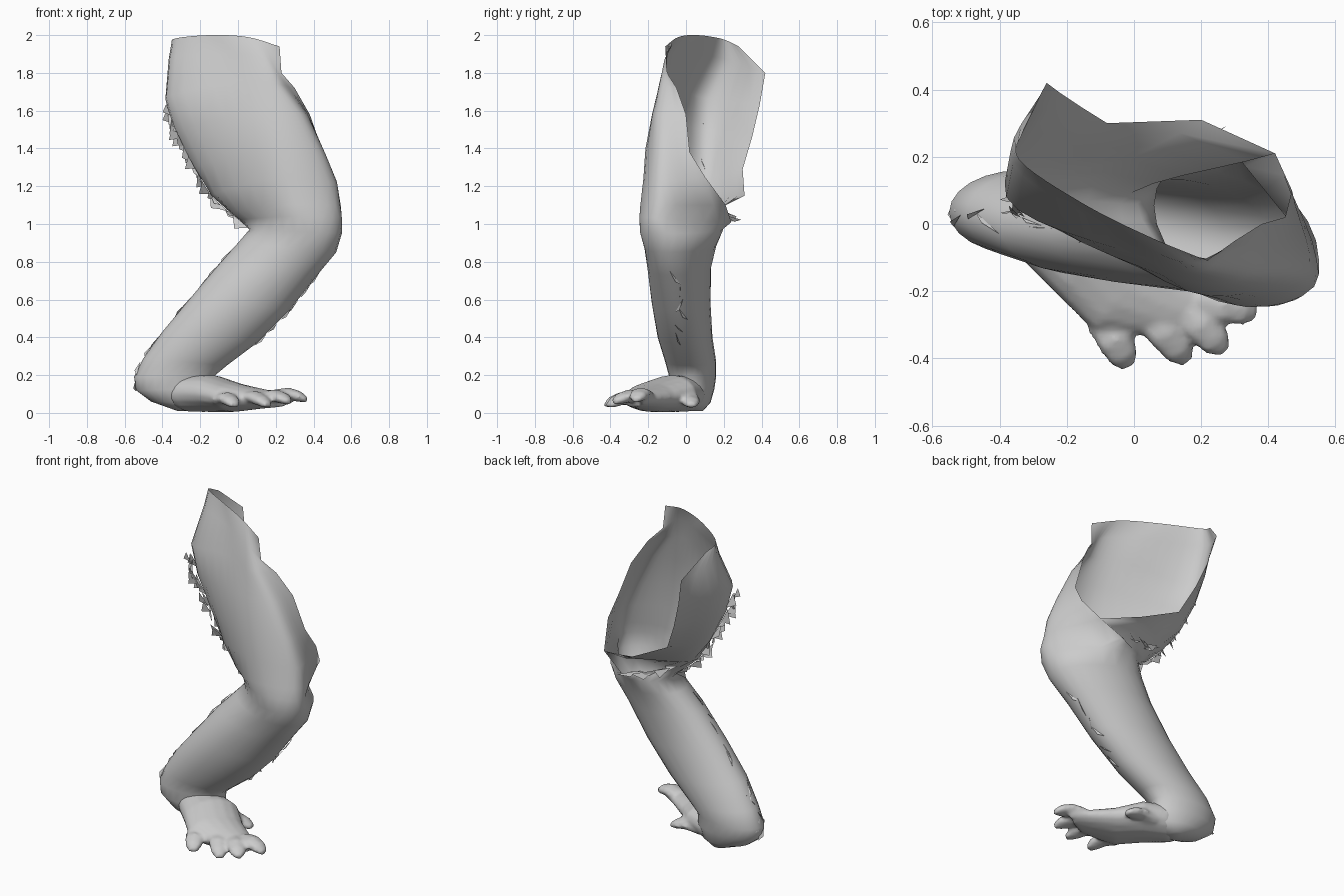
import bpy, bmesh, math, random
from mathutils import Vector as V

cube = bpy.data.objects.get("Cube")
if cube:
    bpy.data.objects.remove(cube, do_unlink=True)
random.seed(4)
COLS = 24

# One plain grey for the whole limb
grey = bpy.data.materials.new("plain_grey")
grey.use_nodes = True
shade = (0.6, 0.6, 0.6, 1)
grey.diffuse_color = shade
bsdf = next(n for n in grey.node_tree.nodes if n.type == 'BSDF_PRINCIPLED')
bsdf.inputs["Base Color"].default_value = shade
bsdf.inputs["Roughness"].default_value = 0.8


def finish(name, bm, smooth=True):
    mesh = bpy.data.meshes.new(name)
    bm.to_mesh(mesh)
    bm.free()
    mesh.materials.append(grey)
    for poly in mesh.polygons:
        poly.use_smooth = smooth
    obj = bpy.data.objects.new(name, mesh)
    bpy.context.collection.objects.link(obj)
    return obj


def ellipse(center, a, b, n=COLS):
    """Ring that starts at +b, goes through -a and returns to its start."""
    angles = [math.tau * i / n for i in range(n + 1)]
    return [center + b * math.cos(t) - a * math.sin(t) for t in angles]


def loft(bm, rings, cap_end=False):
    """Skin the rings, closing the first one and, if asked, the last."""
    rows = [[bm.verts.new(p) for p in ring] for ring in rings]
    for low, high in zip(rows, rows[1:]):
        for i in range(len(low) - 1):
            bm.faces.new((low[i], low[i + 1], high[i + 1], high[i]))
    bm.faces.new(rows[0][:-1])
    if cap_end:
        bm.faces.new(rows[-1][:-1])
    bmesh.ops.remove_doubles(bm, verts=[v for row in rows for v in row], dist=0.0005)
    bmesh.ops.recalc_face_normals(bm, faces=bm.faces[:])


def spline(points, steps):
    """Smooth open curve through the points."""
    pts = [points[0] * 2 - points[1]] + points + [points[-1] * 2 - points[-2]]
    out = []
    for p, q, r, s in zip(pts, pts[1:], pts[2:], pts[3:]):
        for i in range(steps):
            t = i / steps
            out.append(0.5 * (q * 2 + (r - p) * t + (p * 2 - q * 5 + r * 4 - s) * t ** 2
                              + (q * 3 - p - r * 3 + s) * t ** 3))
    return out + [points[-1]]


# Shin, heel to knee: inner x z, outer x z, front y, back y, sideways lean
shin_sections = [
    (-.32, .01, -.22, .01, -.01, .09, 0),
    (-.46, .06, -.15, .05, -.07, .13, 0),
    (-.54, .12, -.12, .13, -.09, .15, 0),
    (-.55, .19, -.12, .20, -.09, .16, 0),
    (-.50, .29, -.06, .25, -.11, .16, 0),
    (-.40, .43, .10, .37, -.15, .14, 0),
    (-.25, .61, .27, .54, -.18, .13, -.02),
    (-.10, .79, .42, .73, -.20, .13, -.06),
    (.00, .90, .52, .85, -.21, .15, -.12),
    (.06, .97, .55, .95, -.23, .18, -.16),
]
limb = []
for xi, zi, xo, zo, front, back, lean in shin_sections:
    mid = (front + back) / 2
    inner, outer = V((xi, mid - lean / 2, zi)), V((xo, mid + lean / 2, zo))
    limb.append(ellipse((inner + outer) / 2, (outer - inner) / 2,
                        V((0, (back - front) / 2, 0))))

# Thigh shell: back rim, inner edge, front, outer edge, outer rim
thigh_sections = [
    ((.28, .24, 1.01), (.01, .06, 1.02), (.28, -.235, 1.04), (.55, -.15, 1.03), (.28, .24, 1.01)),
    ((.42, .21, 1.1), (-.04, .06, 1.06), (.25, -.23, 1.1), (.54, -.15, 1.1), (.42, .21, 1.1)),
    ((.2, .31, 1.15), (-.14, .07, 1.15), (.2, -.21, 1.24), (.51, -.16, 1.22), (.47, .1, 1.25)),
    ((-.08, .3, 1.29), (-.23, .07, 1.3), (.16, -.2, 1.4), (.44, -.16, 1.37), (.45, .02, 1.38)),
    ((-.16, .35, 1.46), (-.33, .07, 1.5), (.08, -.15, 1.58), (.33, -.16, 1.58), (.38, 0, 1.58)),
    ((-.22, .39, 1.63), (-.38, .08, 1.67), (0, -.09, 1.76), (.2, -.14, 1.74), (.3, -.05, 1.72)),
    ((-.26, .42, 1.8), (-.36, .18, 1.88), (-.05, -.02, 1.9), (.13, -.11, 1.88), (.23, -.1, 1.8)),
    ((-.33, .28, 1.94), (-.34, .19, 1.98), (-.15, .06, 2), (.05, -.04, 1.99), (.22, -.11, 1.94)),
]
for section in thigh_sections:
    limb.append(spline([V(p) for p in section], COLS // 4))
leg = bmesh.new()
loft(leg, limb)
finish("leg", leg)

# Foot, heel to ball: outer side x y, inner side x y, bottom z, top z
foot_sections = [
    (-.42, .01, -.36, .08, .06, .13),
    (-.34, -.1, -.17, .1, .005, .2),
    (-.23, -.21, -.03, .05, .005, .2),
    (-.12, -.32, .08, -.06, .005, .16),
    (-.02, -.33, .21, -.16, .02, .13),
    (.1, -.33, .3, -.22, .03, .11),
]
foot = bmesh.new()
rings = []
for x1, y1, x2, y2, low, high in foot_sections:
    p, q = V((x1, y1, (low + high) / 2)), V((x2, y2, (low + high) / 2))
    rings.append(ellipse((p + q) / 2, (q - p) / 2, V((0, 0, (high - low) / 2)), 16))
loft(foot, rings, True)

# Toes: base, tip, half width (outer toe first, inner toe last)
toes = [
    ((-.09, -.28, .07), (-.015, -.425, .04), .06),
    ((.04, -.25, .08), (.16, -.41, .04), .062),
    ((.14, -.23, .08), (.27, -.38, .06), .062),
    ((.19, -.22, .09), (.365, -.265, .07), .06),
    ((-.12, .01, .06), (.08, .03, .04), .06),
]
for base, tip, width in toes:
    base, tip = V(base), V(tip)
    along = (tip - base).normalized()
    side = along.cross(V((0, 0, 1))).normalized()
    up = side.cross(along)
    rings = []
    for t, size in ((0, 1), (.45, .95), (.8, .8), (1, .4)):
        arch = V((0, 0, .02 * math.sin(math.pi * t)))
        rings.append(ellipse(base.lerp(tip, t) + arch, side * width * size,
                             up * width * .6 * size, 8))
    loft(foot, rings, True)

# Fuse the toes with the foot into one soft skin
foot = finish("foot", foot)
remesh = foot.modifiers.new("fuse", 'REMESH')
remesh.mode = 'VOXEL'
remesh.voxel_size = 0.012
remesh.use_smooth_shade = True
soften = foot.modifiers.new("soften", 'SMOOTH')
soften.iterations = 3


# Fur tufts: thin pointed cards along an edge
def fur(name, path, count, length, lean):
    bm = bmesh.new()
    lean = V(lean)
    path = spline([V(p) for p in path], 8)
    for i in range(count):
        k = (i + random.random() * .8) / count * (len(path) - 1)
        j = min(int(k), len(path) - 2)
        root = path[j].lerp(path[j + 1], k - j)
        tangent = (path[j + 1] - path[j]).normalized()
        root.y += random.uniform(-.03, .03)
        reach = lean * length * random.uniform(.3, 1) + tangent * random.uniform(-.01, .03)
        half = tangent * random.uniform(.03, .06)
        sway = V((0, random.uniform(-.03, .03), 0))
        corners = (root - half + sway, root + half - sway, root + reach)
        bm.faces.new([bm.verts.new(c) for c in corners])
    finish(name, bm, False)


fur("thigh_fur", [(-.37, .06, 1.61), (-.32, .06, 1.48), (-.23, .06, 1.3),
                  (-.13, .06, 1.14), (.02, .04, 1.01)], 24, .06, (-.85, -.1, -.5))
fur("knee_pit_fur", [(-.02, .17, 1.1), (.1, .2, 1.06), (.24, .23, 1.03)],
    6, .06, (-.1, .2, -.9))
fur("shin_back_fur", [(.0, -.01, .9), (-.25, -.02, .61), (-.5, .03, .29), (-.54, .04, .14)],
    10, .03, (-.8, -.1, -.4))
fur("shin_front_fur", [(.42, -.06, .73), (.27, -.04, .54), (.1, -.02, .37)],
    6, .015, (.6, -.2, -.7))
